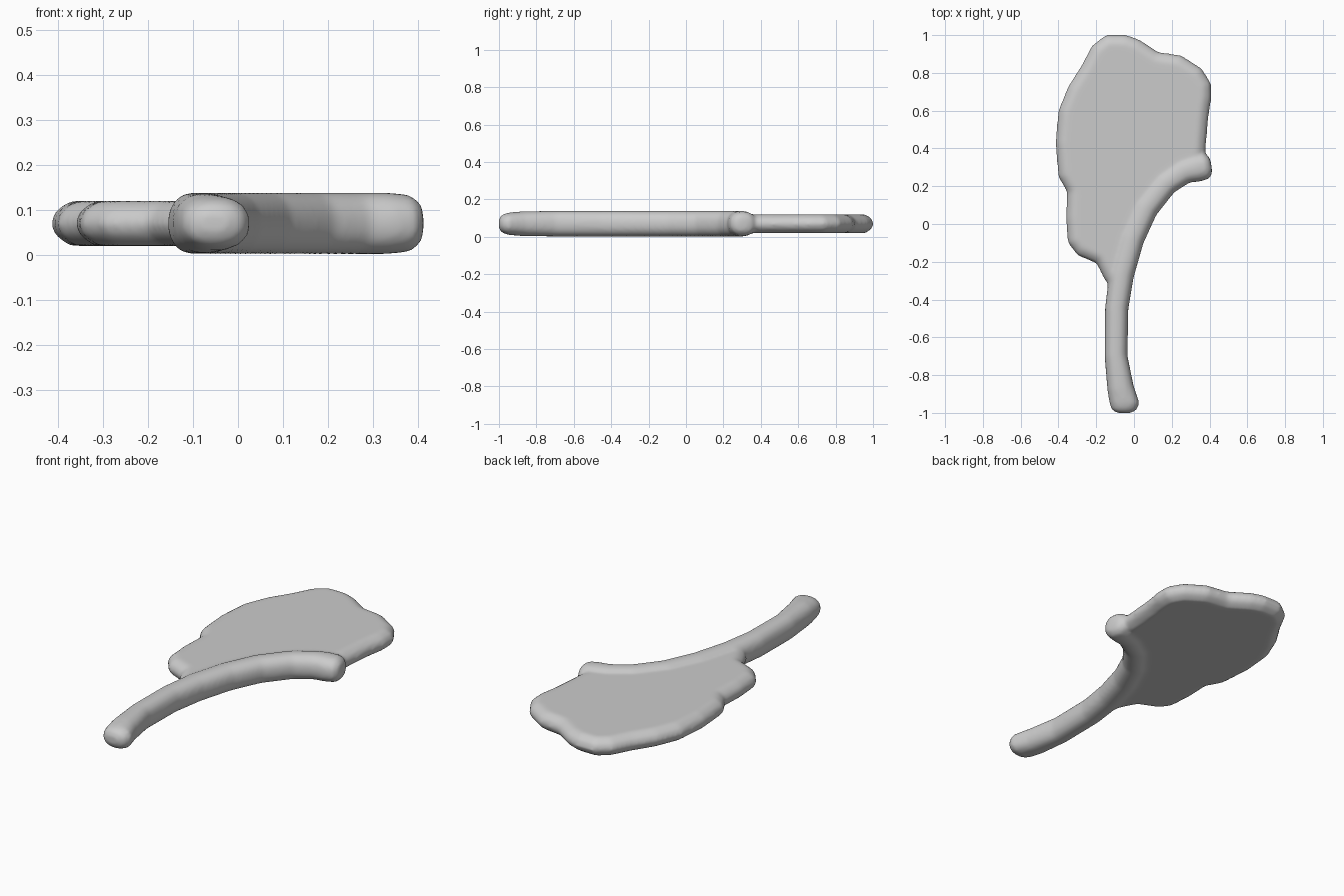
import bpy, bmesh, math
from mathutils import Vector

if "Cube" in bpy.data.objects:
    bpy.data.objects.remove(bpy.data.objects["Cube"])

MID = 0.07  # height of the middle plane

# meat outline (x, y), counter-clockwise; the lower right run hides in the bone
MEAT = [(0.33, 0.30), (0.38, 0.37), (0.385, 0.44), (0.398, 0.58), (0.413, 0.67), (0.41, 0.745),
        (0.36, 0.825), (0.25, 0.895), (0.13, 0.912), (0.03, 0.978), (-0.04, 1.003), (-0.15, 1.003),
        (-0.225, 0.945), (-0.28, 0.84), (-0.35, 0.73), (-0.403, 0.60), (-0.418, 0.43),
        (-0.403, 0.25), (-0.357, 0.17), (-0.363, 0.03), (-0.352, -0.10), (-0.30, -0.168),
        (-0.20, -0.21), (-0.155, -0.30), (-0.09, -0.34), (-0.05, -0.22), (0.0, -0.07),
        (0.07, 0.09), (0.17, 0.22), (0.25, 0.27)]
# rim section: inset, z
RIM = [(0.045, 0.02), (0.013, 0.042), (0, 0.07), (0.013, 0.098), (0.045, 0.12)]

# bone stations: x, y, half width, half height
BONE = [(-0.052, -1.001, 0.035, 0.025), (-0.052, -0.985, 0.066, 0.048), (-0.05, -0.95, 0.08, 0.060),
        (-0.071, -0.87, 0.071, 0.067), (-0.095, -0.70, 0.061, 0.069), (-0.092, -0.45, 0.062, 0.069),
        (-0.066, -0.27, 0.066, 0.069), (-0.012, -0.08, 0.066, 0.069), (0.063, 0.083, 0.066, 0.069),
        (0.168, 0.215, 0.066, 0.069), (0.265, 0.280, 0.068, 0.069), (0.33, 0.297, 0.075, 0.069),
        (0.38, 0.308, 0.072, 0.064), (0.403, 0.313, 0.05, 0.045), (0.409, 0.314, 0.025, 0.022)]


def skin(bm, rings):
    """Join equal rings of points into a closed, capped surface."""
    rows = [[bm.verts.new(p) for p in r] for r in rings]
    n = len(rows[0])
    for a, b in zip(rows, rows[1:]):
        for i in range(n):
            j = (i + 1) % n
            bm.faces.new((a[i], a[j], b[j], b[i]))
    bm.faces.new(rows[0][::-1])
    bm.faces.new(rows[-1])


def inset(points, d):
    out = []
    for i, p in enumerate(points):
        t = Vector(points[(i + 1) % len(points)]) - Vector(points[i - 1])
        t.normalize()
        out.append((p[0] - t.y * d, p[1] + t.x * d))
    return out


def spow(v, e):
    return math.copysign(abs(v) ** e, v)


bm = bmesh.new()

# meat slab with a rounded rim
skin(bm, [[(x, y, z) for x, y in inset(MEAT, d)] for d, z in RIM])

# curved rib bone swept along its stations
rings = []
for i, (x, y, w, h) in enumerate(BONE):
    a, b = BONE[max(i - 1, 0)], BONE[min(i + 1, len(BONE) - 1)]
    t = Vector((b[0] - a[0], b[1] - a[1])).normalized()
    if i < 3:
        t = Vector((0, 1))
    ring = []
    for k in range(20):
        ang = math.tau * k / 20
        c, s = spow(math.cos(ang), 0.88), spow(math.sin(ang), 0.88)
        ring.append((x + t.y * c * w, y - t.x * c * w, MID + s * h))
    rings.append(ring)
skin(bm, rings)

bmesh.ops.recalc_face_normals(bm, faces=bm.faces)
mesh = bpy.data.meshes.new("rib_steak")
bm.to_mesh(mesh)
bm.free()
steak = bpy.data.objects.new("rib_steak", mesh)
bpy.context.collection.objects.link(steak)

# melt bone and meat into one smooth skin
remesh = steak.modifiers.new("fuse", 'REMESH')
remesh.mode = 'VOXEL'
remesh.voxel_size = 0.011
remesh.use_smooth_shade = True
soften = steak.modifiers.new("soften", 'SMOOTH')
soften.factor = 0.5
soften.iterations = 8
